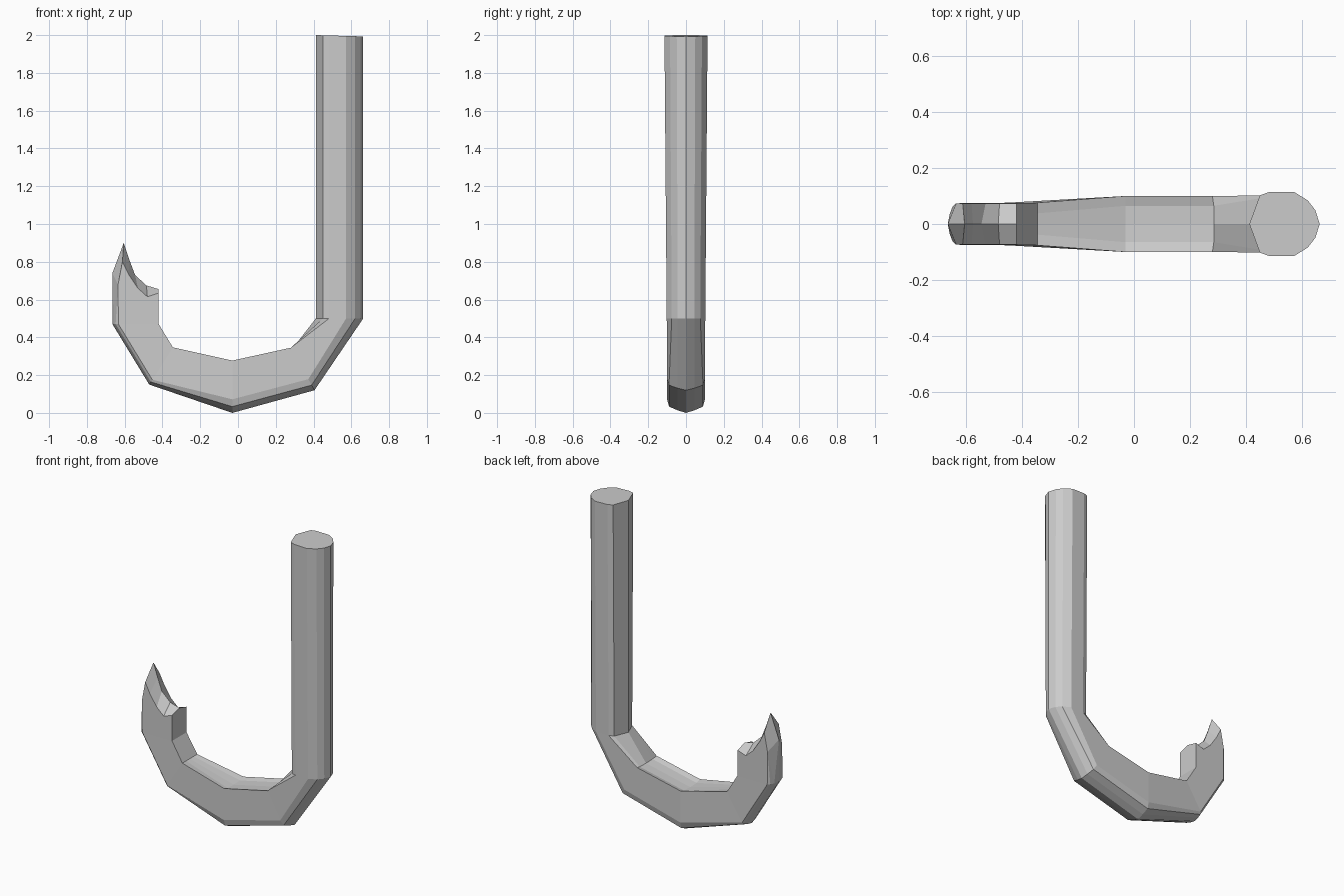
import bpy, bmesh
from mathutils import Vector

if "Cube" in bpy.data.objects:
    bpy.data.objects.remove(bpy.data.objects["Cube"])

# Half cross-sections: (fraction from inner to outer side, fraction of half width)
SHANK = [(0, 0), (.15, .9), (.28, 1), (.64, 1), (.83, .74), (.94, .43), (1, 0)]
BEND = [(.05, 0), (.04, .65), (0, 1), (.74, 1), (.88, .9), (.95, .45), (1, 0)]
POINT = [(0, 0), (0, .5), (0, 1), (.87, 1), (.93, .85), (.97, .5), (1, 0)]

# Stations along the hook: inner x,z, outer x,z, half width, section
STATIONS = [
    (.412, 2.0, .663, 1.993, .114, SHANK),
    (.412, .5, .663, .5, .102, SHANK),
    (.28, .345, .405, .12, .10, BEND),
    (-.03, .277, -.03, 0, .10, BEND),
    (-.345, .347, -.47, .15, .076, POINT),
    (-.42, .47, -.665, .47, .074, POINT),
]
# Bitten tip: rim on the flat sides and ridge along the middle (x, z)
RIM = [(-.635, .68), (-.612, .80), (-.58, .735), (-.53, .66), (-.48, .615), (-.42, .635)]
RIDGE = [(-.665, .74), (-.605, .90), (-.575, .81), (-.545, .73), (-.485, .675), (-.42, .655)]

bm = bmesh.new()


def half_ring(station, side):
    ix, iz, ox, oz, w, section = station
    return [bm.verts.new((ix + t * (ox - ix), side * w * y, iz + t * (oz - iz)))
            for t, y in section]


tops = []
for side in (-1, 1):
    # Shank and bend walls
    rings = [half_ring(s, side) for s in STATIONS]
    for a, b in zip(rings, rings[1:]):
        for i in range(6):
            bm.faces.new((a[i], a[i + 1], b[i + 1], b[i]))
    tops.append(rings[0])
    # Sharp tip with a bite on its inner side
    A, B, C, D, E, F, G = rings[-1]
    w = STATIONS[-1][4]
    S = [bm.verts.new((x, side * w, z)) for x, z in RIM]
    T = [bm.verts.new((x, 0, z)) for x, z in RIDGE]
    bm.faces.new([C, D] + S)
    for f in ((D, E, S[0]), (E, F, S[0]), (F, T[0], S[0]), (F, G, T[0]),
              (A, B, C, S[5], T[5])):
        bm.faces.new(f)
    for i in range(5):
        bm.faces.new((S[i], T[i], T[i + 1], S[i + 1]))

# Flat end of the shank
bm.faces.new(tops[0])
bm.faces.new(tops[1])
bmesh.ops.remove_doubles(bm, verts=bm.verts, dist=.0005)
bmesh.ops.recalc_face_normals(bm, faces=bm.faces)

mesh = bpy.data.meshes.new("hook")
bm.to_mesh(mesh)
bm.free()
hook = bpy.data.objects.new("hook", mesh)
bpy.context.collection.objects.link(hook)
